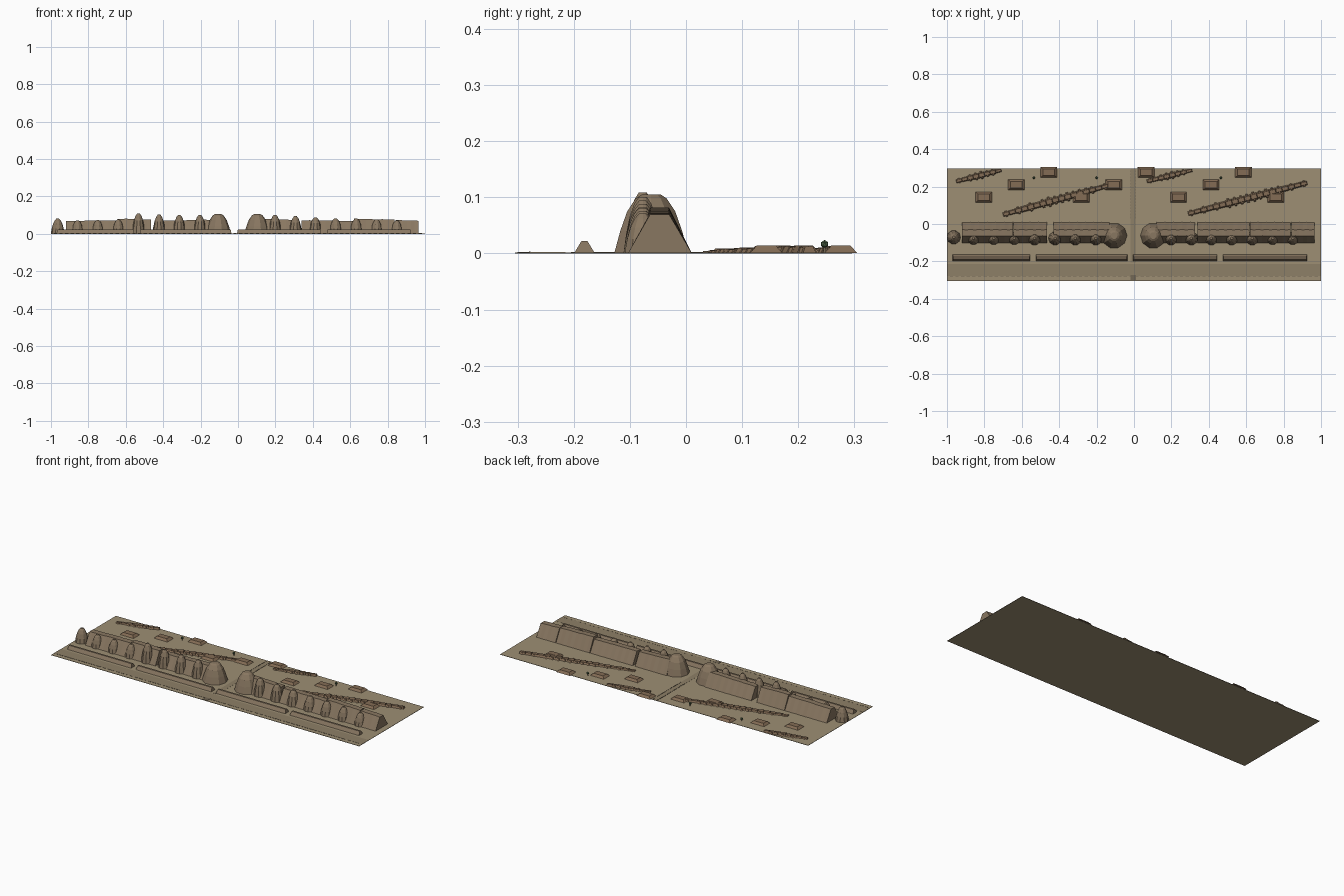
import bpy, bmesh, math, random
from mathutils import Matrix, Vector

if "Cube" in bpy.data.objects:
    bpy.data.objects.remove(bpy.data.objects["Cube"])

random.seed(4)
G = 0.002  # ground surface height


def mat(name, rgb):
    m = bpy.data.materials.new(name)
    m.diffuse_color = (*rgb, 1)
    m.use_nodes = True
    m.node_tree.nodes["Principled BSDF"].inputs["Base Color"].default_value = m.diffuse_color
    return m


SAND = mat("sand", (0.34, 0.275, 0.175))
TRACK = mat("packed_earth", (0.27, 0.215, 0.135))
MUD = mat("mud_brick", (0.25, 0.185, 0.12))
RUIN = mat("worn_brick", (0.23, 0.15, 0.09))
STONE = mat("dark_stone", (0.17, 0.135, 0.09))
LEAF = mat("leaf", (0.07, 0.12, 0.06))


def finish(bm, name, material):
    bmesh.ops.recalc_face_normals(bm, faces=bm.faces)
    me = bpy.data.meshes.new(name)
    bm.to_mesh(me)
    bm.free()
    me.materials.append(material)
    ob = bpy.data.objects.new(name, me)
    bpy.context.collection.objects.link(ob)
    return ob


def loft(bm, rings):
    """Skin a list of closed rings and cap both ends."""
    vs = [[bm.verts.new(p) for p in r] for r in rings]
    n = len(vs[0])
    for a, b in zip(vs, vs[1:]):
        for i in range(n):
            j = (i + 1) % n
            bm.faces.new((a[i], a[j], b[j], b[i]))
    bm.faces.new(vs[0][::-1])
    bm.faces.new(vs[-1])


def frustum(bm, c, base, top, z0, z1, angle=0):
    """Rectangular block tapering from base size to top size."""
    rot = Matrix.Rotation(angle, 3, 'Z')
    rings = []
    for (w, d), z in ((base, z0), (top, z1)):
        rings.append([rot @ Vector((sx * w / 2, sy * d / 2, 0)) + Vector((c[0], c[1], z))
                      for sx, sy in ((-1, -1), (1, -1), (1, 1), (-1, 1))])
    loft(bm, rings)


def box(bm, x0, x1, y0, y1, z0, z1):
    s = (x1 - x0, y1 - y0)
    frustum(bm, ((x0 + x1) / 2, (y0 + y1) / 2), s, s, z0, z1)


def tower(name, x, y, profile, sides):
    bm = bmesh.new()
    loft(bm, [[(x + r * math.cos(2 * math.pi * i / sides),
                y + r * math.sin(2 * math.pi * i / sides), z) for i in range(sides)]
              for r, z in profile])
    finish(bm, name, MUD)


# Ground slab, front track and gate path
bm = bmesh.new()
box(bm, -1, 1, -0.305, 0.296, 0, G)
finish(bm, "ground", SAND)
bm = bmesh.new()
box(bm, -1, 1, -0.278, -0.215, G - 0.001, G + 0.0006)
finish(bm, "front_track", TRACK)
bm = bmesh.new()
box(bm, -0.019, 0.011, -0.205, 0.296, G - 0.001, G + 0.0004)
finish(bm, "gate_path", TRACK)
bm = bmesh.new()
box(bm, -0.019, 0.011, -0.3, -0.272, G - 0.001, G + 0.001)
finish(bm, "track_crossing", STONE)

# Kerb stones along the track and the path
bm = bmesh.new()
for i in range(66):
    x = -0.985 + i * 0.03
    box(bm, x, x + 0.018, -0.28, -0.277, G - 0.001, G + 0.0012)
for i in range(16):
    y = 0.03 + i * 0.0165
    for x in (-0.019, 0.009):
        box(bm, x, x + 0.003, y, y + 0.009, G - 0.001, G + 0.002)
finish(bm, "kerb_stones", STONE)

# Main rampart: battered sections with slightly worn, ribbed crests
SECTIONS = [(-0.92, -0.648, 0.069, 0.073), (-0.645, -0.465, 0.081, 0.077),
            (-0.43, -0.13, 0.070, 0.076), (0.12, 0.325, 0.080, 0.074),
            (0.34, 0.617, 0.073, 0.069), (0.62, 0.838, 0.081, 0.076),
            (0.842, 0.965, 0.075, 0.069)]
for k, (x0, x1, h0, h1) in enumerate(SECTIONS):
    bm = bmesh.new()
    n = max(4, round((x1 - x0) / 0.022))
    rings = []
    for i in range(n + 1):
        t = i / n
        x = x0 + (x1 - x0) * t
        h = h0 + (h1 - h0) * t + random.uniform(-0.001, 0.001)
        rib = 0.0012 * (i % 2)
        rings.append([(x, -0.103 + rib, 0.001), (x, 0.010 - rib, 0.001),
                      (x, -0.030 - rib, h), (x, -0.064 + rib, h)])
    loft(bm, rings)
    finish(bm, f"rampart_section_{k + 1}", MUD)

# Bastions along the rampart face (x, height)
BASTIONS = [(-0.858, 0.072), (-0.75, 0.073), (-0.64, 0.076), (-0.532, 0.109),
            (-0.422, 0.102), (-0.314, 0.1), (-0.204, 0.1), (0.198, 0.101),
            (0.307, 0.094), (0.414, 0.088), (0.522, 0.082), (0.632, 0.081),
            (0.741, 0.076), (0.849, 0.071)]
SHAPE = [(1.0, 0.0), (0.86, 0.35), (0.68, 0.65), (0.44, 0.88), (0.2, 1.0)]
for k, (x, h) in enumerate(BASTIONS):
    r = 0.036 if h > 0.08 else 0.034
    tower(f"bastion_{k + 1}", x, -0.077, [(r * a, 0.001 + (h - 0.001) * b) for a, b in SHAPE], 10)
tower("corner_tower", -0.964, -0.071, [(0.037 * a, 0.001 + 0.08 * b) for a, b in SHAPE], 10)

# Twin gate towers
GATE = [(0.069, 0.001), (0.058, 0.04), (0.045, 0.075), (0.029, 0.098), (0.018, 0.105)]
for side, x in (("left", -0.106), ("right", 0.103)):
    tower(f"gate_tower_{side}", x, -0.062, GATE, 10)

# Low outer wall with gaps
for k, (x0, x1) in enumerate([(-0.97, -0.555), (-0.525, -0.035), (-0.005, 0.445), (0.475, 0.925)]):
    bm = bmesh.new()
    frustum(bm, ((x0 + x1) / 2, -0.181), (x1 - x0, 0.036), (x1 - x0 - 0.008, 0.011), 0.001, 0.022)
    finish(bm, f"outer_wall_{k + 1}", MUD)

# Ruined diagonal ridges: a spine of blocks with cross ribs (start, end, blocks, width)
RIDGES = [((-0.70, 0.05), (-0.14, 0.205), 17, 0.030), ((0.29, 0.055), (0.925, 0.22), 19, 0.030),
          ((-0.95, 0.228), (-0.71, 0.288), 8, 0.023), ((0.07, 0.228), (0.31, 0.288), 8, 0.023)]
for k, (a, b, n, w) in enumerate(RIDGES):
    bm = bmesh.new()
    a, b = Vector(a), Vector(b)
    d = b - a
    ang = math.atan2(d.y, d.x)
    step = d.length / n
    for i in range(n):
        t = (i + 0.5) / n
        c = a + d * t
        ww = w * (0.75 + 0.6 * math.sin(math.pi * t) * random.uniform(0.6, 1))
        h = 0.007 + 0.006 * min(1, t * 1.6) + random.uniform(-0.001, 0.001)
        frustum(bm, c, (step * 1.05, ww), (step * 0.9, ww * 0.6), 0.001, h, ang)
        if i % 2 == 0 or 0.35 < t < 0.8:
            frustum(bm, c, (step * 0.35, ww * 1.4), (step * 0.25, ww * 1.1), 0.001, h * 0.85, ang)
    finish(bm, f"ruin_ridge_{k + 1}", RUIN)

# Foundation mounds on a staggered grid
for k in range(10):
    c = (-0.803 + k * 0.1735, 0.143 + 0.0665 * (k % 3))
    bm = bmesh.new()
    frustum(bm, c, (0.09, 0.058), (0.062, 0.034), 0.001, 0.014)
    finish(bm, f"foundation_mound_{k + 1}", RUIN)

# Small trees
for k, x in enumerate((-0.535, -0.2, 0.465)):
    bm = bmesh.new()
    frustum(bm, (x, 0.247), (0.004, 0.004), (0.003, 0.003), 0.001, 0.014)
    finish(bm, f"tree_trunk_{k + 1}", STONE)
    bm = bmesh.new()
    bmesh.ops.create_icosphere(bm, subdivisions=1, radius=0.0075,
                               matrix=Matrix.Translation((x, 0.247, 0.0165)))
    finish(bm, f"tree_crown_{k + 1}", LEAF)
